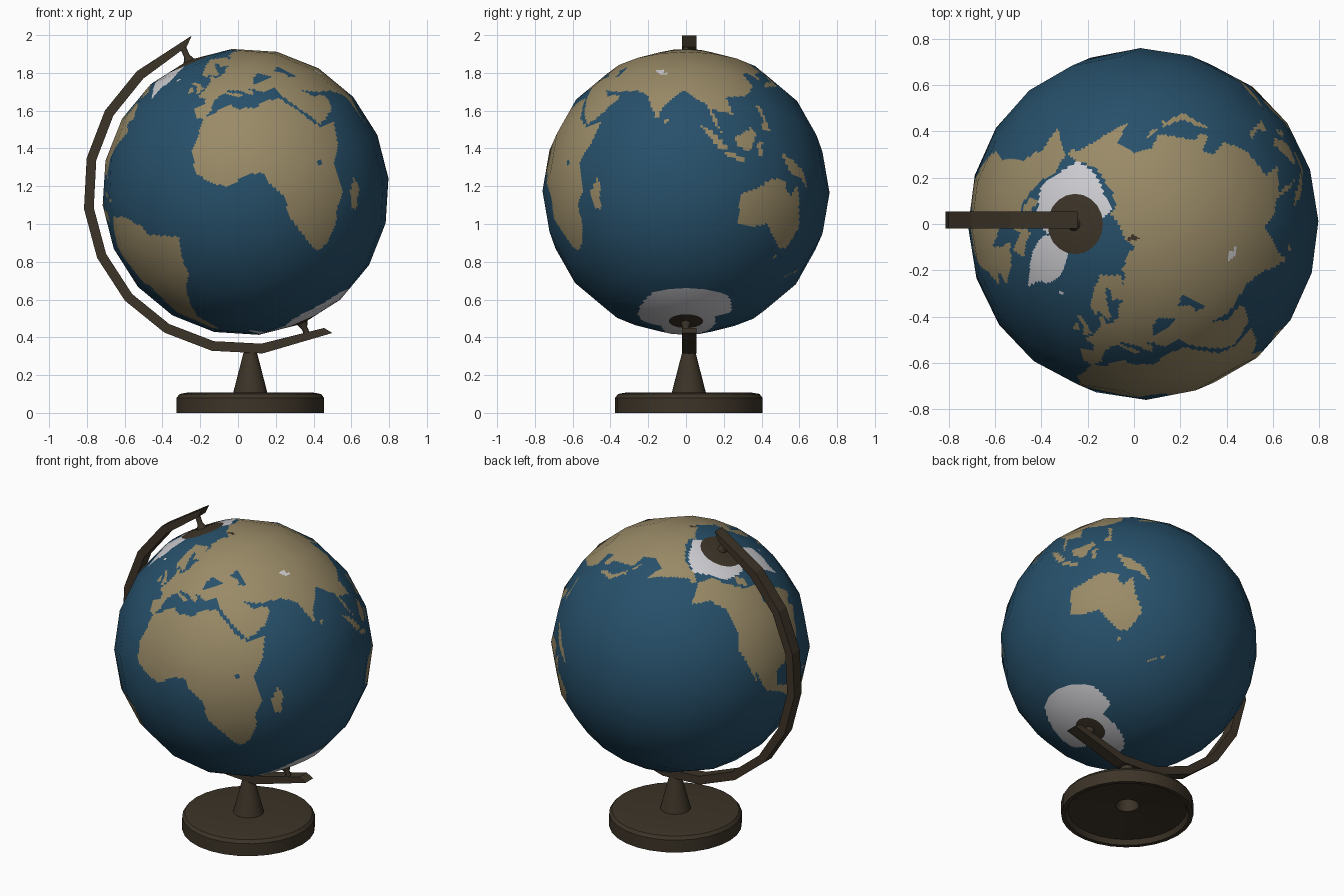
import bpy
import bmesh
from math import sin, cos, radians

cube = bpy.data.objects.get("Cube")
if cube:
    bpy.data.objects.remove(cube, do_unlink=True)

CENTRE = (0.04, 0, 1.17)      # middle of the ball
RADIUS = 0.76
TILT = radians(-23.4)         # axis leans towards -x
FACET = 18                    # degrees covered by one flat facet
MIDDLE_LONGITUDE = -1         # meridian that faces the front


def material(name, red, green, blue):
    mat = bpy.data.materials.new(name)
    mat.use_nodes = True
    colour = (red, green, blue, 1)
    mat.diffuse_color = colour
    mat.node_tree.nodes["Principled BSDF"].inputs["Base Color"].default_value = colour
    return mat


ocean_blue = material("ocean blue", 0.02, 0.08, 0.145)
land_tan = material("land tan", 0.32, 0.255, 0.135)
ice_white = material("ice white", 0.62, 0.62, 0.65)
dark_wood = material("dark wood", 0.046, 0.034, 0.021)
globe_materials = [ocean_blue, land_tan, ice_white, dark_wood]
OCEAN, LAND, ICE, WOOD = range(len(globe_materials))


def make_object(name, bm, materials, location=(0, 0, 0), tilt=0.0):
    mesh = bpy.data.meshes.new(name)
    bmesh.ops.recalc_face_normals(bm, faces=bm.faces)
    bm.to_mesh(mesh)
    bm.free()
    for mat in materials:
        mesh.materials.append(mat)
    obj = bpy.data.objects.new(name, mesh)
    obj.location = location
    obj.rotation_euler.y = tilt
    bpy.context.collection.objects.link(obj)
    return obj


def lathe(name, profile, sides, location, tilt=0.0):
    """Turn a (radius, height) profile that starts and ends on the axis."""
    bm = bmesh.new()
    rings = []
    for radius, height in profile:
        if radius == 0:
            rings.append([bm.verts.new((0, 0, height))] * sides)
        else:
            angles = [radians(360 * k / sides) for k in range(sides)]
            rings.append([bm.verts.new((radius * cos(a), radius * sin(a), height)) for a in angles])
    for upper, lower in zip(rings, rings[1:]):
        for k in range(sides):
            n = (k + 1) % sides
            bm.faces.new(dict.fromkeys((upper[k], upper[n], lower[n], lower[k])))
    obj = make_object(name, bm, [dark_wood], location, tilt)
    obj.data.polygons.foreach_set("use_smooth", [True] * len(obj.data.polygons))
    obj.data.set_sharp_from_angle(angle=radians(35))
    return obj


# Map of the ball: one cell per degree of latitude and longitude
chart = [[OCEAN] * 360 for row in range(180)]


def paint(colour, *outline):
    """Fill a closed (longitude, latitude) outline on the chart."""
    edges = list(zip(outline, outline[1:] + outline[:1]))
    for row, cells in enumerate(chart):
        lat = row - 89.5
        hits = sorted(x0 + (lat - y0) * (x1 - x0) / (y1 - y0)
                      for (x0, y0), (x1, y1) in edges if (y0 > lat) != (y1 > lat))
        for start, stop in zip(hits[::2], hits[1::2]):
            for column in range(round(start + 180), round(stop + 180)):
                cells[column] = colour


# Africa and Madagascar
paint(LAND, (-6, 36), (10, 37), (11, 34), (20, 31), (25, 32), (33, 31), (36, 24), (39, 16),
      (43, 12), (51, 12), (47, 4), (40, -4), (40, -15), (35, -21), (33, -27), (27, -34),
      (20, -35), (17, -30), (12, -17), (13, -8), (9, 0), (9, 4), (4, 6), (-7, 5), (-13, 9),
      (-17, 15), (-16, 24), (-10, 31))
paint(LAND, (44, -17), (49, -12), (50, -16), (47, -25), (44, -24))
paint(OCEAN, (32, 0), (34, 0), (34, -2), (32, -2))

# Europe with Scandinavia and Turkey
paint(LAND, (-9, 37), (-9, 43), (-2, 43), (-1, 46), (-5, 48), (2, 51), (8, 54), (8, 57), (11, 57),
      (11, 54), (20, 55), (22, 58), (30, 60), (22, 61), (25, 65), (22, 66), (17, 61), (16, 56),
      (13, 55), (10, 59), (6, 58), (5, 62), (14, 68), (25, 71), (41, 67), (35, 64), (44, 66),
      (44, 68), (60, 69), (60, 40), (36, 36), (30, 36), (27, 37), (26, 40), (23, 41), (24, 38),
      (22, 37), (19, 42), (13, 45), (12, 44), (18, 40), (16, 38), (15, 40), (10, 44), (3, 43),
      (0, 39), (-2, 37), (-5, 36))
# British Isles
paint(LAND, (-5, 50), (1, 51), (0, 54), (-3, 58), (-6, 58), (-3, 54))
paint(LAND, (-10, 52), (-6, 52), (-6, 55), (-9, 54))

# Asia with Arabia and India, and its tip beyond the date line
paint(LAND, (35, 37), (35, 31), (39, 21), (43, 13), (52, 16), (59, 22), (56, 25), (51, 25), (48, 30),
      (52, 28), (57, 26), (66, 25), (72, 21), (77, 8), (80, 15), (88, 22), (94, 17), (98, 15),
      (100, 8), (104, 1), (100, 13), (109, 11), (106, 19), (117, 23), (122, 30), (119, 36),
      (122, 40), (126, 35), (129, 36), (128, 40), (140, 48), (136, 54), (142, 59), (155, 59),
      (156, 51), (163, 57), (170, 61), (180, 65), (180, 69), (160, 70), (140, 73), (113, 74),
      (104, 77), (85, 74), (73, 72), (68, 68), (59, 69))
paint(LAND, (-180, 65), (-172, 64), (-170, 66), (-180, 69))
# Black Sea and Caspian Sea
paint(OCEAN, (28, 42), (31, 46), (37, 47), (41, 42), (35, 42))
paint(OCEAN, (47, 45), (53, 46), (53, 37), (49, 38), (50, 41))

# Japan, Sakhalin, Ceylon and the Philippines
paint(LAND, (130, 32), (136, 34), (141, 36), (142, 43), (145, 43), (141, 45), (139, 38), (132, 35))
paint(LAND, (142, 53), (144, 49), (142, 46))
paint(LAND, (80, 9), (82, 7), (80, 6))
paint(LAND, (120, 18), (122, 18), (126, 7), (122, 7), (123, 12))
# Sumatra, Java, Borneo, Celebes and New Guinea
paint(LAND, (95, 5), (99, 3), (106, -4), (104, -6), (99, -1))
paint(LAND, (105, -6), (114, -7), (114, -9), (106, -8))
paint(LAND, (109, 1), (114, 4), (117, 7), (119, 4), (116, -4), (110, -3))
paint(LAND, (119, 0), (125, 2), (121, 0), (122, -5), (120, -5))
paint(LAND, (131, -1), (138, -2), (147, -6), (150, -10), (143, -8), (138, -8))

# Australia, Tasmania and New Zealand
paint(LAND, (114, -22), (122, -18), (126, -14), (131, -12), (136, -12), (136, -15), (140, -17),
      (142, -11), (146, -19), (153, -26), (150, -37), (144, -38), (138, -35), (131, -31),
      (124, -34), (115, -34))
paint(LAND, (145, -41), (148, -41), (147, -43))
paint(LAND, (167, -46), (173, -41), (171, -44))
paint(LAND, (174, -41), (175, -38), (177, -38))

# North America with its islands
paint(LAND, (-168, 66), (-156, 71), (-128, 70), (-110, 68), (-95, 68), (-82, 69), (-87, 65),
      (-94, 60), (-82, 55), (-79, 52), (-77, 57), (-78, 62), (-70, 61), (-64, 59), (-56, 52),
      (-66, 50), (-60, 46), (-70, 42), (-76, 35), (-81, 31), (-80, 26), (-83, 30), (-90, 30),
      (-97, 27), (-97, 20), (-91, 19), (-87, 21), (-89, 16), (-83, 15), (-83, 10), (-78, 8),
      (-85, 11), (-94, 16), (-105, 20), (-113, 31), (-110, 23), (-117, 33), (-124, 40),
      (-124, 48), (-135, 58), (-150, 60), (-163, 55), (-165, 61))
paint(LAND, (-80, 73), (-62, 66), (-72, 63), (-89, 71))
paint(LAND, (-118, 70), (-103, 69), (-105, 73), (-120, 74))
paint(LAND, (-85, 22), (-75, 20), (-77, 21), (-82, 23))
paint(LAND, (-74, 20), (-69, 19), (-72, 18))

# South America
paint(LAND, (-78, 8), (-72, 12), (-62, 10), (-51, 4), (-50, 0), (-35, -6), (-39, -14), (-41, -22),
      (-48, -26), (-57, -37), (-65, -42), (-68, -53), (-74, -52), (-73, -38), (-70, -19),
      (-76, -14), (-81, -5), (-80, 1))

# Ice: Antarctica, Greenland, Arctic sheet, Iceland and high mountains
paint(ICE, (-180, -78), (-150, -77), (-100, -72), (-75, -72), (-60, -64), (-60, -74), (-35, -78),
      (-10, -71), (30, -69), (55, -66), (90, -66), (135, -66), (165, -71), (165, -78),
      (180, -78), (180, -90), (-180, -90))
paint(ICE, (-73, 78), (-52, 66), (-45, 60), (-40, 65), (-30, 67), (-20, 72), (-17, 77), (-15, 83), (-60, 83))
paint(ICE, (-180, 69), (-160, 72), (-136, 72), (-115, 75), (-97, 76), (-70, 80), (-70, 90), (-180, 90))
paint(ICE, (180, 69), (165, 71), (133, 76), (110, 76), (100, 80), (100, 90), (180, 90))
paint(ICE, (-23, 65), (-14, 65), (-18, 66))
paint(ICE, (73, 36), (77, 36), (80, 33), (77, 33))
# Dark speck on the northern coast
paint(WOOD, (72, 71), (80, 70), (76, 67))


def ball_point(lon, lat):
    a, b = radians(lon - MIDDLE_LONGITUDE), radians(lat)
    return RADIUS * sin(a) * cos(b), -RADIUS * cos(a) * cos(b), RADIUS * sin(b)


def facet_point(column, row):
    """Point on the flat facet that covers this chart corner."""
    u, v = column % FACET / FACET, row % FACET / FACET
    lon, lat = column // FACET * FACET - 180, row // FACET * FACET - 90
    corners = [ball_point(lon + du, lat + dv) for dv in (0, FACET) for du in (0, FACET)]
    weights = ((1 - u) * (1 - v), u * (1 - v), (1 - u) * v, u * v)
    return [sum(w * c[axis] for w, c in zip(weights, corners)) for axis in range(3)]


# Globe ball, faceted outline with smooth shading and polar caps of wood
bm = bmesh.new()
grid = [[bm.verts.new(facet_point(c, r)) for c in range(360)] for r in range(1, 180)]
south, north = (bm.verts.new((0, 0, z)) for z in (-RADIUS, RADIUS))
grid = [[south] * 360] + grid + [[north] * 360]
for r, cells in enumerate(chart):
    for c, colour in enumerate(cells):
        n = (c + 1) % 360
        face = bm.faces.new(dict.fromkeys((grid[r][c], grid[r][n], grid[r + 1][n], grid[r + 1][c])))
        face.material_index = WOOD if r < 7 or r >= 170 else colour
        face.smooth = True
globe = make_object("globe_ball", bm, globe_materials, CENTRE, TILT)
globe.data.normals_split_custom_set_from_vertices([v.co.normalized() for v in globe.data.vertices])

# Curved arm: (angle, radius) along the outer and inner edges
bends = range(132, 277, FACET)
outer = [(109, 0.875)] + [(a, 0.86) for a in bends] + [(301.6, 0.877)]
inner = [(112, 0.83)] + [(a, 0.808) for a in bends] + [(300, 0.832)]
bm = bmesh.new()
sections = []
for pair in zip(outer, inner):
    (o0, o1), (i0, i1) = [[bm.verts.new((CENTRE[0] + r * cos(radians(a)), y, CENTRE[2] + r * sin(radians(a))))
                           for y in (-0.02, 0.055)] for a, r in pair]
    sections.append((o0, o1, i1, i0))
for first, second in zip(sections, sections[1:]):
    for k in range(4):
        n = (k + 1) % 4
        bm.faces.new((first[k], first[n], second[n], second[k]))
bm.faces.new(sections[0])
bm.faces.new(sections[-1])
make_object("support_arm", bm, [dark_wood])

# Axle pins at both poles
pin = [(0, 0.835), (0.016, 0.835), (0.016, 0.785), (0.03, 0.755), (0, 0.75)]
for name, turn in (("north_pin", 0), ("south_pin", 180)):
    lathe(name, pin, 12, CENTRE, TILT + radians(turn))

# Foot with tapered post and hollow underside
lathe("foot", [(0, 0.325), (0.036, 0.318), (0.09, 0.108), (0.33, 0.108), (0.375, 0.1), (0.39, 0.08), (0.39, 0),
               (0.365, 0), (0.35, 0.03), (0.07, 0.06), (0.05, 0.15), (0, 0.15)], 28, (0.065, 0.015, 0))
